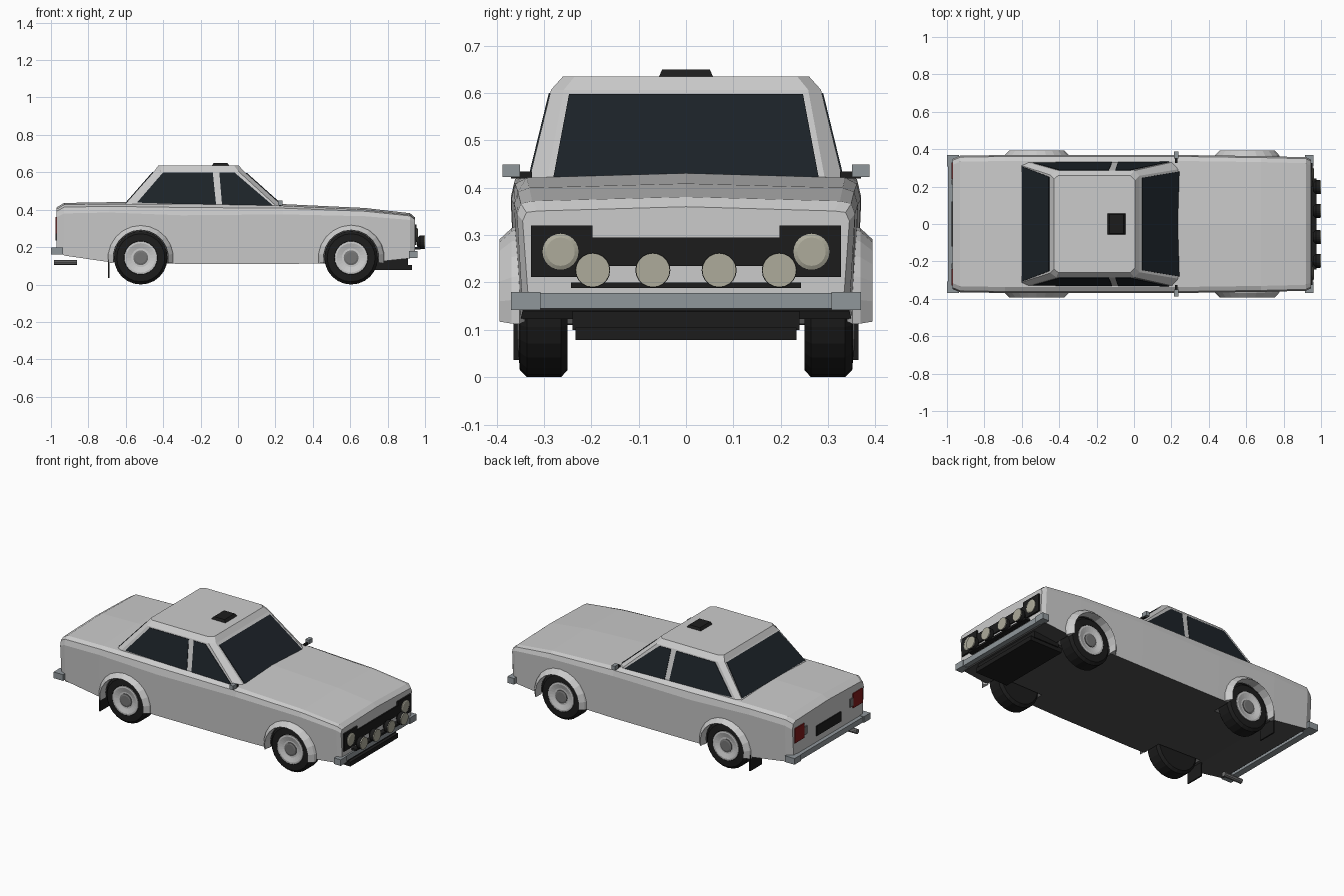
import bpy, bmesh
from math import sin, cos, pi, radians
from mathutils import Vector

if "Cube" in bpy.data.objects:
    bpy.data.objects.remove(bpy.data.objects["Cube"])


def mat(name, r, g, b):
    m = bpy.data.materials.new(name)
    m.diffuse_color = (r, g, b, 1)
    m.use_nodes = True
    m.node_tree.nodes["Principled BSDF"].inputs["Base Color"].default_value = m.diffuse_color
    return m


BLACK = mat("black", 0.012, 0.012, 0.012)
GLASS = mat("glass", 0.012, 0.017, 0.022)
UNDER = mat("underside", 0.08, 0.08, 0.08)
STEEL = mat("steel", 0.28, 0.31, 0.33)
HUB = mat("hub", 0.18, 0.18, 0.18)
LENS = mat("lens", 0.42, 0.41, 0.33)
RED = mat("red", 0.22, 0.01, 0.01)


def mesh(name, verts, faces, material=None):
    me = bpy.data.meshes.new(name)
    me.from_pydata([tuple(v) for v in verts], [], faces)
    bm = bmesh.new()
    bm.from_mesh(me)
    bmesh.ops.recalc_face_normals(bm, faces=bm.faces)
    bm.to_mesh(me)
    bm.free()
    if material:
        me.materials.append(material)
    ob = bpy.data.objects.new(name, me)
    bpy.context.collection.objects.link(ob)
    return ob


def loft(name, rings, material=None, closed=False):
    """Skin equal-length rings; cap the ends unless the loft is closed."""
    n, m = len(rings[0]), len(rings)
    faces = []
    for i in range(m if closed else m - 1):
        a, b = i * n, (i + 1) % m * n
        faces += [(a + j, a + (j + 1) % n, b + (j + 1) % n, b + j) for j in range(n)]
    if not closed:
        faces += [tuple(range(n)), tuple(range((m - 1) * n, m * n))]
    return mesh(name, [p for r in rings for p in r], faces, material)


def prism(name, pts, vec, material=None):
    v = Vector(vec)
    return loft(name, [[Vector(p) - v for p in pts], [Vector(p) + v for p in pts]], material)


def box(name, x0, x1, y0, y1, z0, z1, material=None):
    return loft(name, [[(x0, y0, z), (x1, y0, z), (x1, y1, z), (x0, y1, z)] for z in (z0, z1)], material)


def lathe(name, prof, centre, axis, material=None, seg=24, sign=1):
    """Revolve (radius, distance) pairs around the x or y axis."""
    cx, cy, cz = centre
    rings = []
    for r, d in prof:
        ring = []
        for k in range(seg):
            u, w = r * cos(2 * pi * k / seg), r * sin(2 * pi * k / seg)
            ring.append((cx + d, cy + u, cz + w) if axis == 'x' else (cx + u, cy + sign * d, cz + w))
        rings.append(ring)
    return loft(name, rings, material)


WHEELS = (-0.52, 0.605)
WZ = 0.143

# Body shell: x, sill height, shoulder height, top height, half width
stations = [(-0.97, .19, .36, .412, .348), (-0.93, .155, .38, .436, .365),
            (-0.69, .12, .385, .44, .369), (-0.3, .11, .37, .44, .37),
            (0.24, .11, .375, .43, .369), (0.68, .115, .365, .409, .363),
            (0.92, .14, .345, .381, .357), (0.945, .165, .33, .36, .345)]
rings = []
for x, zb, zs, zt, w in stations:
    half = [(w - .012, zb), (w, zs), (w - .008, zs + .6 * (zt - zs)), (w - .032, zt - .009)]
    rings.append([(x, y, z) for y, z in half] + [(x, 0, zt)] + [(x, -y, z) for y, z in reversed(half)])
body = loft("body", rings)
body.data.materials.append(None)
body.data.materials.append(UNDER)
for p in body.data.polygons:
    if p.normal.z < -0.7:
        p.material_index = 1

# Wheel wells cut from the body
for x in WHEELS:
    for s in (-1, 1):
        cut = lathe("well_cutter", [(.15, .235), (.15, .5)], (x, 0, WZ), 'y', None, 32, s)
        cut.data.materials.append(None)
        cut.data.materials.append(UNDER)
        for p in cut.data.polygons:
            p.material_index = 1
        cut.hide_render = True
        mod = body.modifiers.new("well", 'BOOLEAN')
        mod.operation, mod.solver, mod.object = 'DIFFERENCE', 'EXACT', cut
        bpy.context.view_layer.objects.active = body
        bpy.ops.object.modifier_apply(modifier=mod.name)
        bpy.data.objects.remove(cut)

# Cabin: z, then front, front-side, rear-side and rear corners
levels = [(.41, (.25, .295), (.215, .333), (-.585, .333), (-.62, .318)),
          (.607, (.03, .258), (.0, .285), (-.415, .285), (-.447, .262)),
          (.635, (.005, .235), (-.02, .26), (-.405, .26), (-.427, .24))]
loft("cabin", [[(x, y, z) for x, y in c] + [(x, -y, z) for x, y in reversed(c)] for z, *c in levels])

# Windows lie on the cabin planes
prism("windscreen", [(.239, -.28, .42), (.239, .28, .42), (.043, .247, .595), (.043, -.247, .595)],
      (.003, 0, .003), GLASS)
prism("rear_window", [(-.596, -.307, .437), (-.596, .307, .437), (-.453, .252, .6), (-.453, -.252, .6)],
      (-.003, 0, .003), GLASS)
for s in (-1, 1):
    for name, pts in (("rear_side_window", [(-.54, .438), (-.40, .6), (-.135, .6), (-.117, .424)]),
                      ("front_side_window", [(-.10, .6), (-.02, .6), (.19, .42), (-.085, .422)])):
        prism(name, [(x, s * (.333 - (z - .41) * .2437), z) for x, z in pts], (0, .003, 0), GLASS)

# Roof vent
loft("roof_vent", [[(-.142, -.058, .633), (-.045, -.058, .633), (-.045, .058, .633), (-.142, .058, .633)],
                   [(-.13, -.05, .65), (-.057, -.05, .65), (-.057, .05, .65), (-.13, .05, .65)]], BLACK)

# Wheels and flared arches
for x in WHEELS:
    for s in (-1, 1):
        c = (x, 0, WZ)
        lathe("tyre", [(.06, .25), (.128, .25), (.143, .264), (.143, .336), (.128, .351),
                       (.09, .354), (.084, .345)], c, 'y', BLACK, 24, s)
        lathe("rim", [(.088, .33), (.088, .356), (.078, .357), (.05, .349)], c, 'y', None, 24, s)
        lathe("hub", [(.04, .34), (.04, .354), (.03, .357)], c, 'y', HUB, 16, s)
        arch = []
        for k in range(13):
            a = radians(-10 + 200 * k / 12)
            arch.append([(x + r * cos(a), s * y, WZ + r * sin(a))
                         for r, y in ((.178, .352), (.172, .368), (.148, .394), (.146, .34))])
        loft("wheel_arch", arch)

# Grille and lamps
box("grille", .935, .953, -.2, .2, .235, .295, BLACK)
box("lamp_bar", .93, .975, -.243, .243, .188, .2, BLACK)
for s in (-1, 1):
    y0, y1 = sorted((s * .197, s * .327))
    box("headlamp_panel", .935, .955, y0, y1, .212, .32, BLACK)
    lathe("headlamp", [(.038, .94), (.038, .958), (.03, .962)], (0, s * .265, .265), 'x', LENS)
    for y in (.07, .197):
        lathe("spot_lamp", [(.022, .957), (.037, .972), (.037, .995)], (0, s * y, .226), 'x', BLACK, 20)
        lathe("spot_lens", [(.036, .99), (.036, 1.0)], (0, s * y, .226), 'x', LENS, 20)

# Bumpers with wrapped ends
box("front_bumper", .92, .955, -.31, .31, .145, .178, STEEL)
box("rear_bumper", -.994, -.955, -.31, .31, .162, .195, STEEL)
for s in (-1, 1):
    y0, y1 = sorted((s * .307, s * .37))
    box("front_bumper_end", .915, .96, y0, y1, .142, .18, STEEL)
    box("rear_bumper_end", -1.0, -.935, y0, y1, .16, .198, STEEL)

# Tail lamps and rear panel
box("rear_panel", -.977, -.96, -.12, .12, .235, .295, BLACK)
for s in (-1, 1):
    y0, y1 = sorted((s * .24, s * .33))
    box("tail_lamp", -.976, -.96, y0, y1, .27, .36, RED)
    y0, y1 = sorted((s * .21, s * .237))
    box("reverse_lamp", -.976, -.96, y0, y1, .285, .335, HUB)

# Mirrors and mud flaps
for s in (-1, 1):
    y0, y1 = sorted((s * .351, s * .388))
    box("mirror", .214, .238, y0, y1, .423, .449, STEEL)
    y0, y1 = sorted((s * .325, s * .37))
    box("mirror_stalk", .22, .232, y0, y1, .42, .434, BLACK)
    y0, y1 = sorted((s * .25, s * .364))
    box("mud_flap", -.694, -.686, y0, y1, .036, .135, BLACK)

# Skid plate and exhaust
box("skid_plate", .71, .93, -.233, .233, .078, .105, BLACK)
box("skid_mount", .74, .91, -.24, .24, .1, .15, BLACK)
lathe("exhaust", [(.015, -.985), (.015, -.86)], (0, -.265, .118), 'x', HUB, 10)
